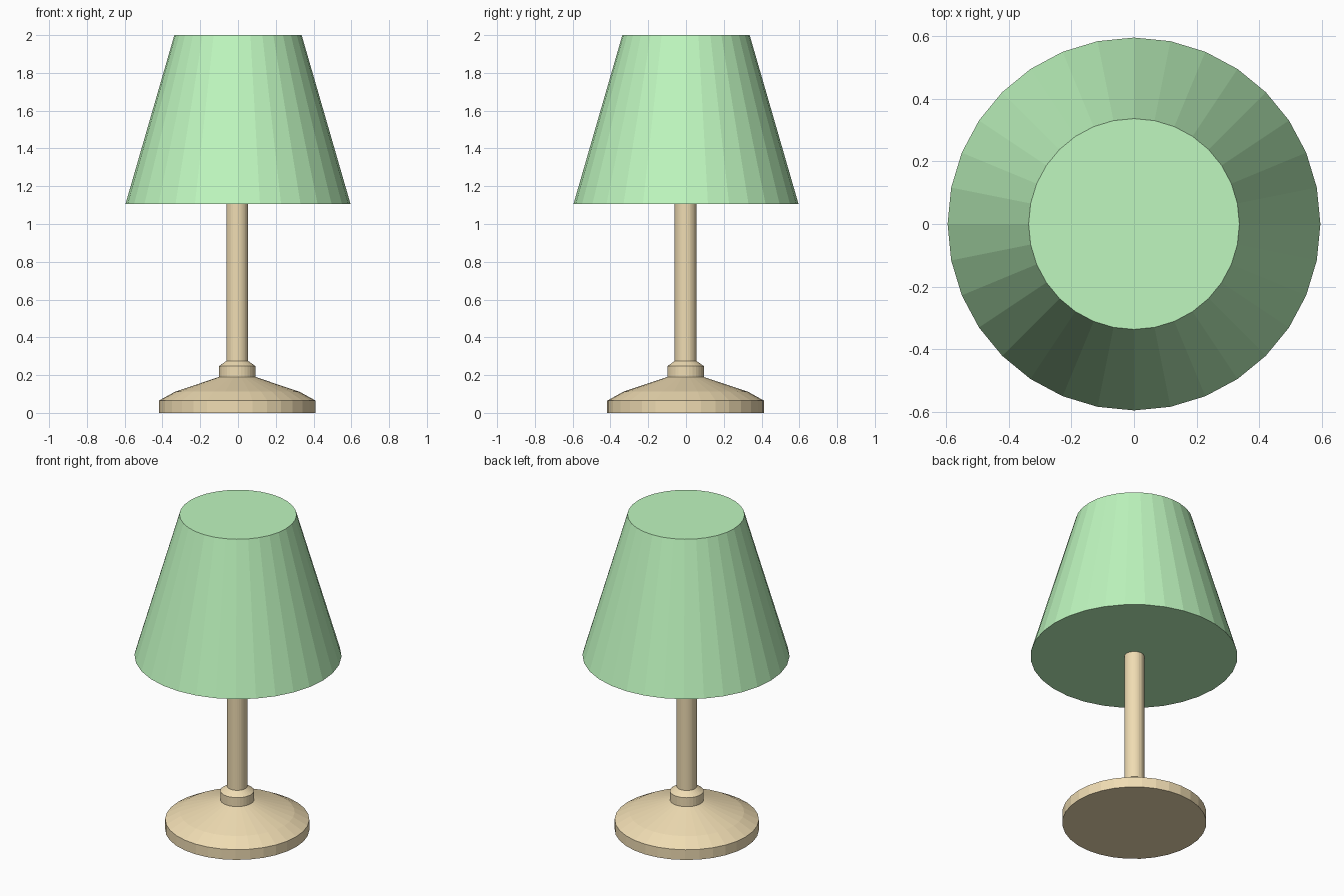
import bpy, bmesh
from math import sin, cos, pi

if "Cube" in bpy.data.objects:
    bpy.data.objects.remove(bpy.data.objects["Cube"])


def material(name, color):
    m = bpy.data.materials.new(name)
    m.diffuse_color = (*color, 1)
    m.use_nodes = True
    m.node_tree.nodes["Principled BSDF"].inputs["Base Color"].default_value = m.diffuse_color
    return m


def lathe(name, profile, mat, x=0.0, y=0.0, sides=32):
    """Closed, flat-faced solid from a bottom-to-top (radius, z) profile."""
    bm = bmesh.new()
    rings = [[bm.verts.new((r * cos(2 * pi * i / sides), r * sin(2 * pi * i / sides), z))
              for i in range(sides)] for r, z in profile]
    for a, b in zip(rings, rings[1:]):
        for i in range(sides):
            j = (i + 1) % sides
            bm.faces.new((a[i], a[j], b[j], b[i]))
    bm.faces.new(rings[0][::-1])
    bm.faces.new(rings[-1])
    me = bpy.data.meshes.new(name)
    bm.to_mesh(me)
    bm.free()
    me.materials.append(mat)
    ob = bpy.data.objects.new(name, me)
    ob.location = (x, y, 0)
    bpy.context.collection.objects.link(ob)
    return ob


wood = material("wood", (0.87, 0.72, 0.45))
green = material("shade_green", (0.52, 0.93, 0.52))

# Foot, collar and pole turned as one piece
lathe("stand", [(0.415, 0), (0.415, 0.065), (0.33, 0.112), (0.097, 0.19),
                (0.097, 0.247), (0.058, 0.275), (0.058, 1.105)], wood, x=-0.004, y=-0.002)

# Tapered solid lampshade
lathe("lampshade", [(0.596, 1.105), (0.337, 2.0)], green)
